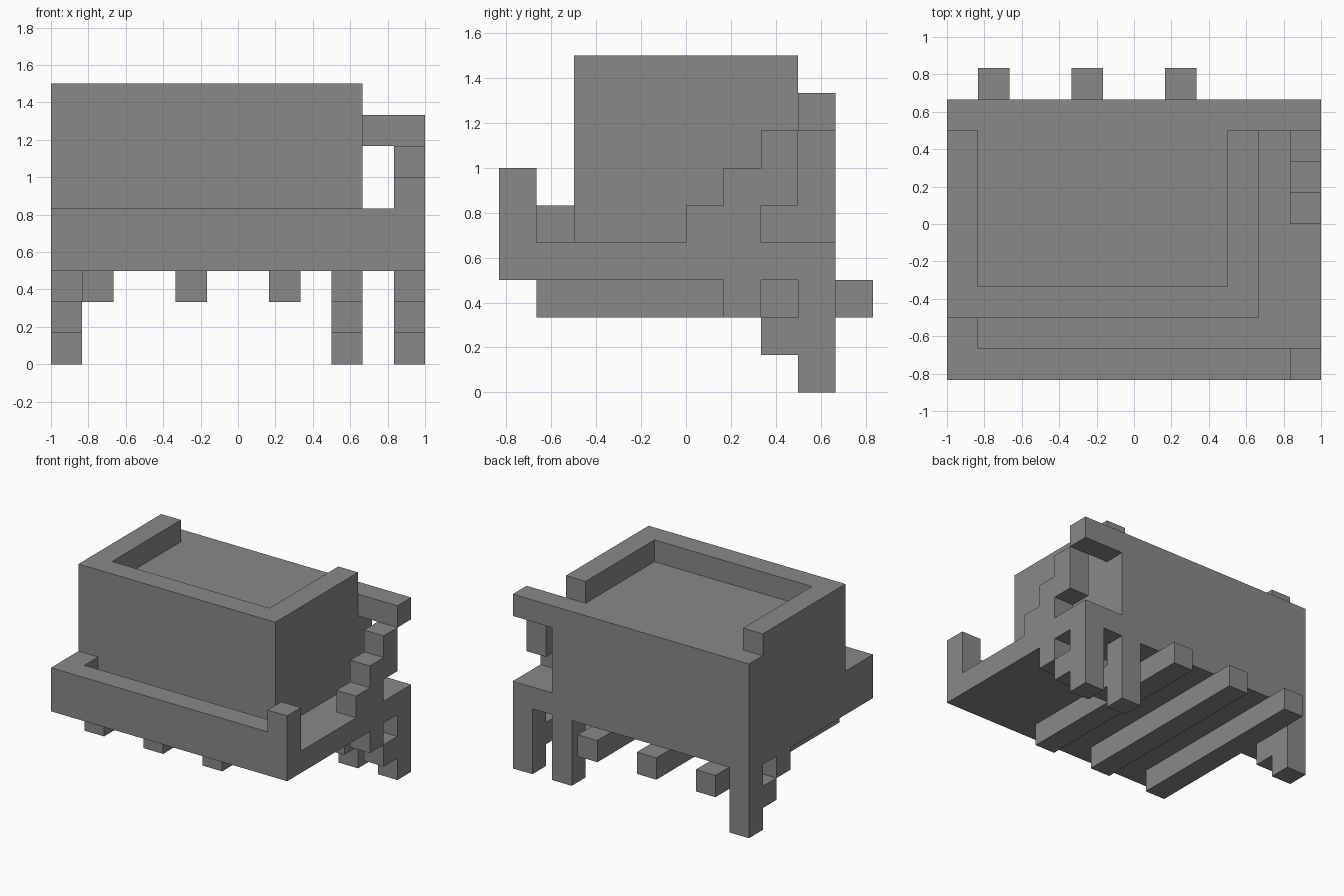
import bpy
import bmesh
from mathutils import Vector

UNIT = 1 / 6  # every block sits on this grid

cube = bpy.data.objects.get("Cube")
if cube:
    bpy.data.objects.remove(cube, do_unlink=True)

grey = bpy.data.materials.new("plain grey")
grey.use_nodes = True
colour = (0.25, 0.25, 0.25, 1)
grey.diffuse_color = colour
grey.node_tree.nodes["Principled BSDF"].inputs["Base Color"].default_value = colour


def add_cell_side(bm, cell, axis, step):
    """Add one square side of a unit cell, wound to face outwards."""
    u, v = (axis + 1) % 3, (axis + 2) % 3
    corners = []
    for du, dv in ((0, 0), (1, 0), (1, 1), (0, 1)):
        p = Vector(cell)
        p[axis] += step > 0
        p[u] += du
        p[v] += dv
        corners.append(bm.verts.new(p * UNIT))
    bm.faces.new(corners if step > 0 else corners[::-1])


def block_part(name, *boxes):
    """Fuse boxes, given as x, y and z ranges in units, into one clean shell."""
    cells = {(x, y, z) for bx, by, bz in boxes
             for x in range(*bx) for y in range(*by) for z in range(*bz)}
    bm = bmesh.new()
    for cell in sorted(cells):
        for axis in range(3):
            for step in (-1, 1):
                beside = list(cell)
                beside[axis] += step
                if tuple(beside) not in cells:
                    add_cell_side(bm, cell, axis, step)
    bmesh.ops.remove_doubles(bm, verts=bm.verts[:], dist=UNIT / 100)
    bmesh.ops.dissolve_limit(bm, angle_limit=0.01, verts=bm.verts[:], edges=bm.edges[:])
    mesh = bpy.data.meshes.new(name)
    bm.to_mesh(mesh)
    bm.free()
    mesh.materials.append(grey)
    obj = bpy.data.objects.new(name, mesh)
    bpy.context.collection.objects.link(obj)
    return obj


# Balcony floor
block_part("deck", ((-6, 6), (-5, 4), (3, 4)))

# Room with its roof, and the rim open at the back
block_part("room",
           ((-6, 4), (-3, 4), (4, 8)),
           ((-6, 4), (-3, -2), (8, 9)),
           ((-6, -5), (-2, 3), (8, 9)),
           ((3, 4), (-2, 3), (8, 9)))

# Railing with a raised corner post
block_part("railing",
           ((-6, 6), (-5, -4), (4, 5)),
           ((-6, -5), (-4, -3), (4, 5)),
           ((5, 6), (-5, -4), (5, 6)))

# Side stair and the landing it climbs to
block_part("stair",
           ((5, 6), (0, 2), (4, 5)),
           ((5, 6), (1, 3), (5, 6)),
           ((5, 6), (2, 3), (6, 7)))
block_part("landing", ((4, 6), (3, 4), (7, 8)))

# Floor beams passing out through the back
for i, x in enumerate((-5, -2, 1), 1):
    block_part(f"floor_beam_{i}", ((x, x + 1), (-4, 5), (2, 3)))

# Back legs with stepped diagonal braces
for i, x in enumerate((-6, 3, 5), 1):
    block_part(f"braced_leg_{i}",
               ((x, x + 1), (3, 4), (0, 3)),
               ((x, x + 1), (2, 3), (1, 2)),
               ((x, x + 1), (1, 2), (2, 3)))
